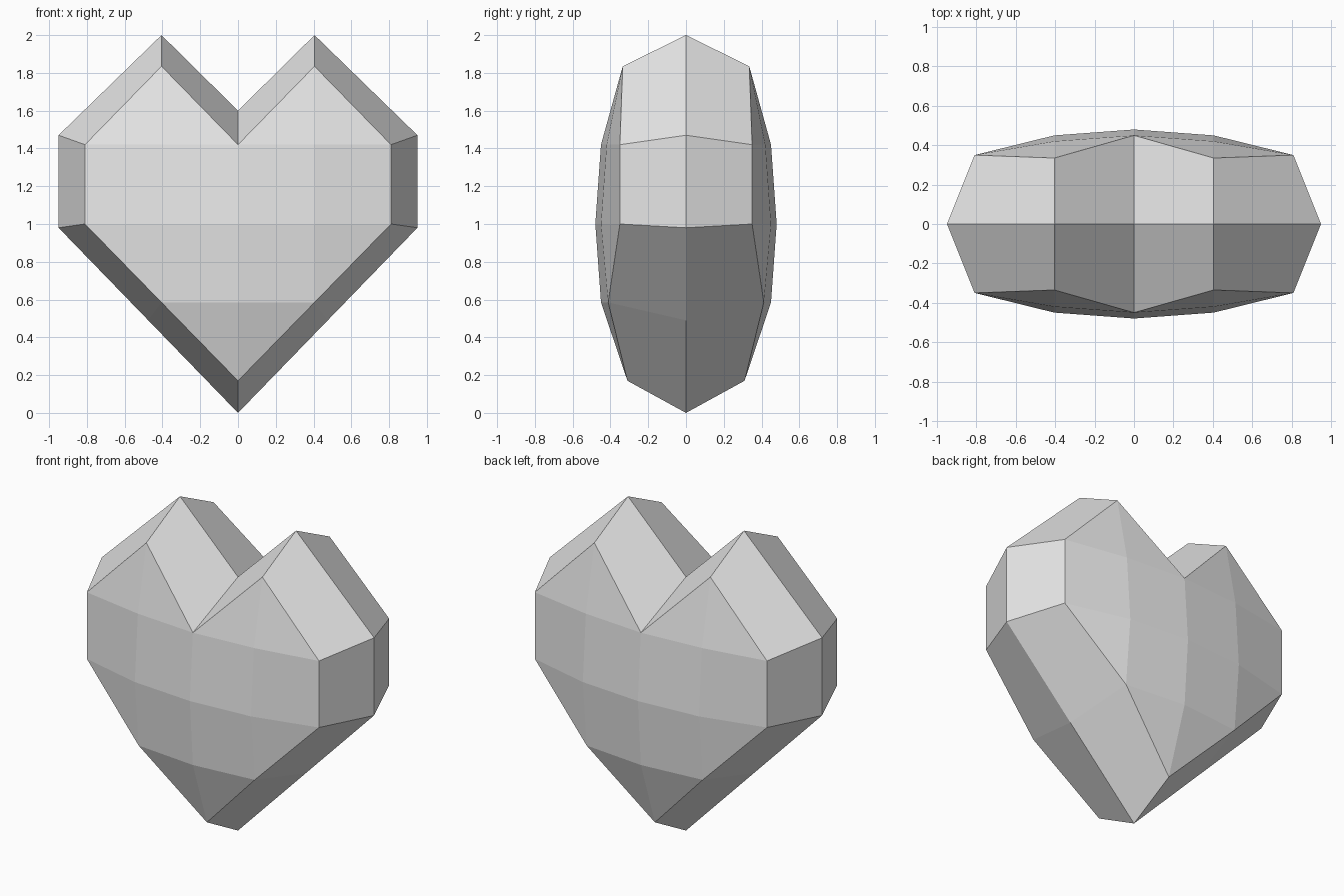
import bpy
import bmesh

cube = bpy.data.objects.get("Cube")
if cube:
    bpy.data.objects.remove(cube, do_unlink=True)

# Plain grey stone
grey = bpy.data.materials.new("light_grey")
grey.use_nodes = True
grey.diffuse_color = (0.8, 0.8, 0.8, 1)
grey.node_tree.nodes["Principled BSDF"].inputs["Base Color"].default_value = (0.8, 0.8, 0.8, 1)

# One quarter of the heart: front face points (x, depth, z), by column
points = {
    "tip": (0, 0.31, 0.17), "low": (0, 0.45, 0.585),
    "mid": (0, 0.48, 1.0), "notch": (0, 0.45, 1.42),
    "lobe_low": (0.405, 0.412, 0.585), "lobe_mid": (0.405, 0.45, 1.0),
    "lobe_high": (0.405, 0.42, 1.42), "peak": (0.405, 0.335, 1.835),
    "side_low": (0.81, 0.35, 1.0), "side_high": (0.81, 0.35, 1.42),
    # Outer rim on the centre plane
    "rim_tip": (0, 0, 0), "rim_low": (0.475, 0, 0.49),
    "rim_side_low": (0.95, 0, 0.98), "rim_side_high": (0.95, 0, 1.47),
    "rim_peak": (0.405, 0, 2.0), "rim_notch": (0, 0, 1.6),
}

# Gently domed front facets
faces = [
    ("tip", "lobe_low", "low"),
    ("low", "lobe_low", "lobe_mid", "mid"),
    ("lobe_low", "side_low", "lobe_mid"),
    ("mid", "lobe_mid", "lobe_high", "notch"),
    ("lobe_mid", "side_low", "side_high", "lobe_high"),
    ("notch", "lobe_high", "peak"),
    ("lobe_high", "side_high", "peak"),
]

# Bevel facets joining the front outline to the rim
outline = ["tip", "lobe_low", "side_low", "side_high", "peak", "notch"]
rim = ["rim_tip", "rim_low", "rim_side_low", "rim_side_high", "rim_peak", "rim_notch"]
for i in range(len(rim) - 1):
    faces.append((outline[i], rim[i], rim[i + 1], outline[i + 1]))

bm = bmesh.new()
verts = {name: bm.verts.new((x, -d, z)) for name, (x, d, z) in points.items()}
for face in faces:
    bm.faces.new([verts[name] for name in face])
mesh = bpy.data.meshes.new("faceted_heart")
bm.to_mesh(mesh)
bm.free()
mesh.materials.append(grey)

heart = bpy.data.objects.new("faceted_heart", mesh)
bpy.context.collection.objects.link(heart)

# Mirror the quarter left to right and front to back
mirror = heart.modifiers.new("mirror", "MIRROR")
mirror.use_axis = (True, True, False)
mirror.use_clip = True
